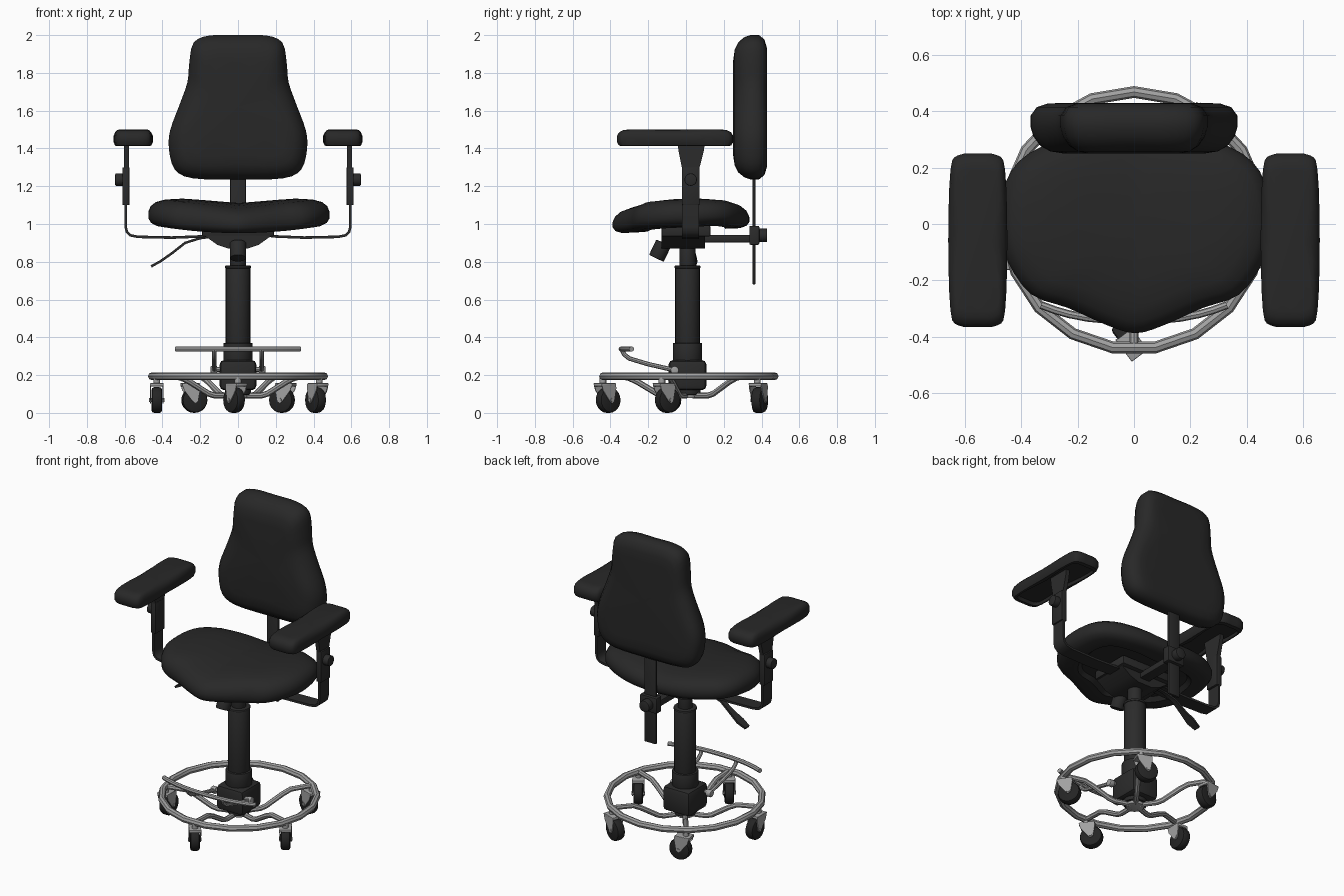
import bpy, bmesh, math
from mathutils import Matrix, Vector

if "Cube" in bpy.data.objects:
    bpy.data.objects.remove(bpy.data.objects["Cube"])

def material(name, v):
    m = bpy.data.materials.new(name)
    m.diffuse_color = (v, v, v, 1)
    m.use_nodes = True
    m.node_tree.nodes["Principled BSDF"].inputs["Base Color"].default_value = m.diffuse_color
    return m

FABRIC = material("black upholstery", 0.021)
DARK = material("dark plastic", 0.024)
TYRE = material("black rubber", 0.018)
STEEL = material("light grey steel", 0.36)

def finish(bm, name, mat, M=None):
    if M:
        bmesh.ops.transform(bm, matrix=M, verts=bm.verts)
    bmesh.ops.recalc_face_normals(bm, faces=bm.faces)
    me = bpy.data.meshes.new(name)
    bm.to_mesh(me)
    bm.free()
    me.materials.append(mat)
    ob = bpy.data.objects.new(name, me)
    bpy.context.collection.objects.link(ob)
    return ob

def box(name, lo, hi, mat, bev=0.006, M=None):
    bm = bmesh.new()
    bmesh.ops.create_cube(bm, size=1)
    for v in bm.verts:
        v.co = [l + (h - l) * (c + 0.5) for l, h, c in zip(lo, hi, v.co)]
    if bev:
        bmesh.ops.bevel(bm, geom=bm.edges[:], offset=bev, segments=2, profile=0.5, affect='EDGES')
    return finish(bm, name, mat, M)

def cyl(name, p, q, r, mat, r2=None, n=20, bev=0.005, M=None):
    p, q = Vector(p), Vector(q)
    d = q - p
    T = Matrix.Translation((p + q) / 2) @ d.to_track_quat('Z', 'Y').to_matrix().to_4x4()
    bm = bmesh.new()
    bmesh.ops.create_cone(bm, cap_ends=True, segments=n, radius1=r, radius2=r if r2 is None else r2,
                          depth=d.length, matrix=T)
    if bev:
        rim = [e for f in bm.faces if len(f.verts) > 4 for e in f.edges]
        bmesh.ops.bevel(bm, geom=rim, offset=bev, segments=2, profile=0.5, affect='EDGES')
    return finish(bm, name, mat, M)

def tube(name, pts, r, mat, cyclic=False):
    cu = bpy.data.curves.new(name, 'CURVE')
    cu.dimensions = '3D'
    cu.bevel_depth, cu.bevel_resolution, cu.use_fill_caps = r, 2, True
    sp = cu.splines.new('POLY')
    sp.points.add(len(pts) - 1)
    for a, b in zip(sp.points, pts):
        a.co = (*b, 1)
    sp.use_cyclic_u = cyclic
    ob = bpy.data.objects.new(name, cu)
    bpy.context.collection.objects.link(ob)
    cu.materials.append(mat)
    return ob

def prism(name, pts, w0, w1, mat, M=None):
    # polygon in the xz plane, extruded along y
    bm = bmesh.new()
    f = bm.faces.new([bm.verts.new((x, w0, z)) for x, z in pts])
    g = bmesh.ops.extrude_face_region(bm, geom=[f])
    bmesh.ops.translate(bm, vec=(0, w1 - w0, 0), verts=[v for v in g['geom'] if isinstance(v, bmesh.types.BMVert)])
    return finish(bm, name, mat, M)

def strip(name, pts, t, mat):
    # bent flat bar: points are x, z, ymin, ymax
    bm = bmesh.new()
    rows = [(bm.verts.new((x, a, z)), bm.verts.new((x, b, z))) for x, z, a, b in pts]
    for r, s in zip(rows, rows[1:]):
        bm.faces.new((r[0], r[1], s[1], s[0]))
    ob = finish(bm, name, mat)
    mod = ob.modifiers.new("thickness", 'SOLIDIFY')
    mod.thickness, mod.offset = t, 0
    return ob

def outline(half, n=3):
    # mirror half an outline, then round it with a closed spline
    pts = [Vector(p) for p in half] + [Vector((-x, y)) for x, y in half[-2:0:-1]]
    out, k = [], len(pts)
    for i in range(k):
        a, b, c, d = (pts[(i + j) % k] for j in (-1, 0, 1, 2))
        for s in range(n):
            t = s / n
            out.append(0.5 * (2 * b + (c - a) * t + (2 * a - 5 * b + 4 * c - d) * t * t + (3 * b - a - 3 * c + d) * t ** 3))
    return out

def pad(name, half, levels, place, mat=FABRIC):
    # cushion lofted from one outline: levels are (radial inset, height)
    ol = outline(half)
    bm = bmesh.new()
    rings = []
    for d, h in levels:
        ring = []
        for p in ol:
            q = p * max(1 - d / p.length, 0.05)
            ring.append(bm.verts.new(place(q.x, q.y, h)))
        rings.append(ring)
    n = len(ol)
    for r, s in zip(rings, rings[1:]):
        for i in range(n):
            j = (i + 1) % n
            bm.faces.new((r[i], r[j], s[j], s[i]))
    for ring, h in ((rings[0], levels[0][1]), (rings[-1], levels[-1][1])):
        c = bm.verts.new(place(0, 0, h))
        for i in range(n):
            bm.faces.new((ring[i], ring[(i + 1) % n], c))
    return finish(bm, name, mat)

# seat: saddle-like cushion with recessed underside
def seat_place(x, y, h):
    k = h / 0.18
    bottom = 0.045 * (x / 0.48) ** 2 + 0.03 * max(0, y) / 0.33
    top = -0.024 * max(0, 1 - abs(x) / 0.3) - 0.2 * (y - 0.05) ** 2
    return (x + 0.005, y, 0.952 + h + bottom * (1 - k) + top * k)

pad("seat", [(0, -.388), (.1, -.36), (.24, -.298), (.37, -.25), (.455, -.13), (.48, 0), (.46, .15),
             (.38, .25), (.2, .32), (0, .335)],
    [(.15, .035), (.125, .005), (.05, 0), (.015, .015), (0, .045), (0, .09), (.012, .13), (.04, .16),
     (.09, .177), (.18, .183), (.27, .184)], seat_place)

# backrest
pad("backrest", [(0, .38), (.15, .378), (.235, .34), (.258, .23), (.268, .13), (.31, .01), (.358, -.12),
                 (.366, -.22), (.335, -.33), (.24, -.378), (0, -.385)],
    [(.13, .43), (.07, .428), (.025, .415), (0, .385), (0, .345), (.012, .31), (.04, .277), (.08, .258), (.14, .25)],
    lambda x, z, y: (x, y, z + 1.62))

# backrest post, carrier bar, clamp and knob
box("backrest_post", (-.042, .352, .68), (.042, .368, 1.35), DARK)
box("backrest_carrier", (-.035, .03, .903), (.035, .36, .943), DARK)
box("backrest_clamp", (-.06, .335, .89), (.06, .388, .99), DARK)
cyl("backrest_knob", (0, .38, .94), (0, .43, .94), .036, DARK)

# armrests
for s, side in ((-1, "left"), (1, "right")):
    pad(side + "_arm_pad", [(0, -.308), (.07, -.302), (.097, -.25), (.105, 0), (.097, .25), (.07, .302), (0, .308)],
        [(.045, 1.43), (.035, 1.412), (.012, 1.415), (0, 1.435), (0, 1.465), (.012, 1.485), (.035, 1.497), (.06, 1.5)],
        lambda x, y, z: (s * .555 + x, y - .058, z))
    strip(side + "_arm_upright", [(s * .59, 1.44, -.045, .1), (s * .59, 1.39, -.04, .095), (s * .59, 1.3, -.022, .072),
                                  (s * .59, 1.15, -.02, .07)], .026, DARK)
    box(side + "_arm_sleeve", (s * .593 - .019, -.022, 1.1), (s * .593 + .019, .072, 1.3), DARK)
    cyl(side + "_arm_knob", (s * .59, .025, 1.235), (s * .65, .025, 1.235), .033, DARK)
    strip(side + "_arm_bracket", [(s * x, z, -.02, .07) for x, z in
          ((.595, 1.15), (.595, .985), (.588, .957), (.57, .94), (.53, .932), (.35, .928), (.2, .934), (.1, .945))],
          .014, DARK)

# tilt mechanism under the seat, with knob and hand lever
box("mechanism_plate", (-.19, -.13, .935), (.19, .13, .99), DARK)
prism("mechanism_housing", [(-.18, .94), (-.11, .89), (-.05, .87), (.05, .87), (.11, .89), (.18, .94)], -.13, .1, DARK)
cyl("tension_knob", (0, -.118, .9), (0, -.157, .818), .043, DARK)
strip("height_lever", [(-.12, .935, .02, .04), (-.2, .925, .02, .04), (-.28, .9, .015, .045), (-.35, .845, .01, .05),
                       (-.41, .803, 0, .06), (-.46, .775, .01, .05)], .013, DARK)

# column
Y = .008
cyl("column_piston", (0, Y, .75), (0, Y, .9), .043, DARK)
cyl("column_lip", (0, Y, .765), (0, Y, .78), .069, DARK, n=24)
cyl("column", (0, Y, .3), (0, Y, .77), .065, DARK, n=24)
cyl("column_collar", (0, Y, .27), (0, Y, .37), .078, DARK, n=24)
box("base_hub", (-.097, Y - .1, .12), (.097, Y + .1, .28), DARK, bev=.024)
cyl("hub_bottom", (0, Y, .095), (0, Y, .14), .07, DARK)
cyl("spoke_plate", (0, Y, .078), (0, Y, .1), .055, STEEL)

# foot ring
C = .012
tube("foot_ring", [(.457 * math.sin(math.tau * i / 19), C + .457 * math.cos(math.tau * i / 19), .194)
                   for i in range(19)], .021, STEEL, True)

# spokes and castors: trail is the direction each wheel points
trails = [(-.6, .8), (-.55, .83), (-.93, .35), (.95, .15), (.0, 1)]
for i, (tx, ty) in enumerate(trails):
    a = math.radians(-90 + 72 * i)
    ca, sa = math.cos(a), math.sin(a)
    tube(f"spoke_{i+1}", [(r * ca, C + r * sa, z) for r, z in
         ((.03, .092), (.13, .092), (.165, .102), (.27, .165), (.32, .188), (.457, .194))], .016, STEEL)
    M = Matrix.Translation((.452 * ca, C + .452 * sa, 0)) @ Matrix.Rotation(math.atan2(ty, tx), 4, 'Z')
    cyl(f"castor_stem_{i+1}", (0, 0, .14), (0, 0, .2), .018, STEEL, n=12, bev=0, M=M)
    box(f"castor_crown_{i+1}", (-.035, -.036, .14), (.06, .036, .158), STEEL, bev=.004, M=M)
    for w in (-.036, .03):
        prism(f"castor_fork_{i+1}", [(-.035, .155), (.06, .155), (.062, .13), (.05, .062), (.035, .05),
                                     (.02, .062), (-.025, .12)], w, w + .006, STEEL, M)
    cyl(f"castor_wheel_{i+1}", (.035, -.028, .068), (.035, .028, .068), .068, TYRE, n=20, bev=.014, M=M)
    cyl(f"castor_axle_{i+1}", (.035, -.04, .068), (.035, .04, .068), .011, STEEL, n=10, bev=0, M=M)

# foot-operated height bar
tube("pedal_bar", [(.33 * t, -.343 + .055 * abs(t) ** 2.5, .338) for t in
                   (-1, -.85, -.7, -.5, -.25, 0, .25, .5, .7, .85, 1)], .014, STEEL)
for s, side in ((-1, "left"), (1, "right")):
    tube(side + "_pedal_arm", [(s * .125, y, z) for y, z in
         ((-.34, .338), (-.328, .31), (-.3, .288), (-.2, .258), (-.06, .226))], .012, STEEL)
    cyl(side + "_pedal_joint", (s * .11, -.06, .226), (s * .145, -.06, .226), .022, STEEL, n=12)
tube("pedal_axle", [(-.14, -.06, .23), (.14, -.06, .23)], .013, STEEL)

# turn curves into meshes and shade smooth, keeping edges sharp
bpy.ops.object.select_all(action='SELECT')
bpy.context.view_layer.objects.active = bpy.data.objects["seat"]
bpy.ops.object.convert(target='MESH')
bpy.ops.object.shade_smooth_by_angle(angle=math.radians(40))
